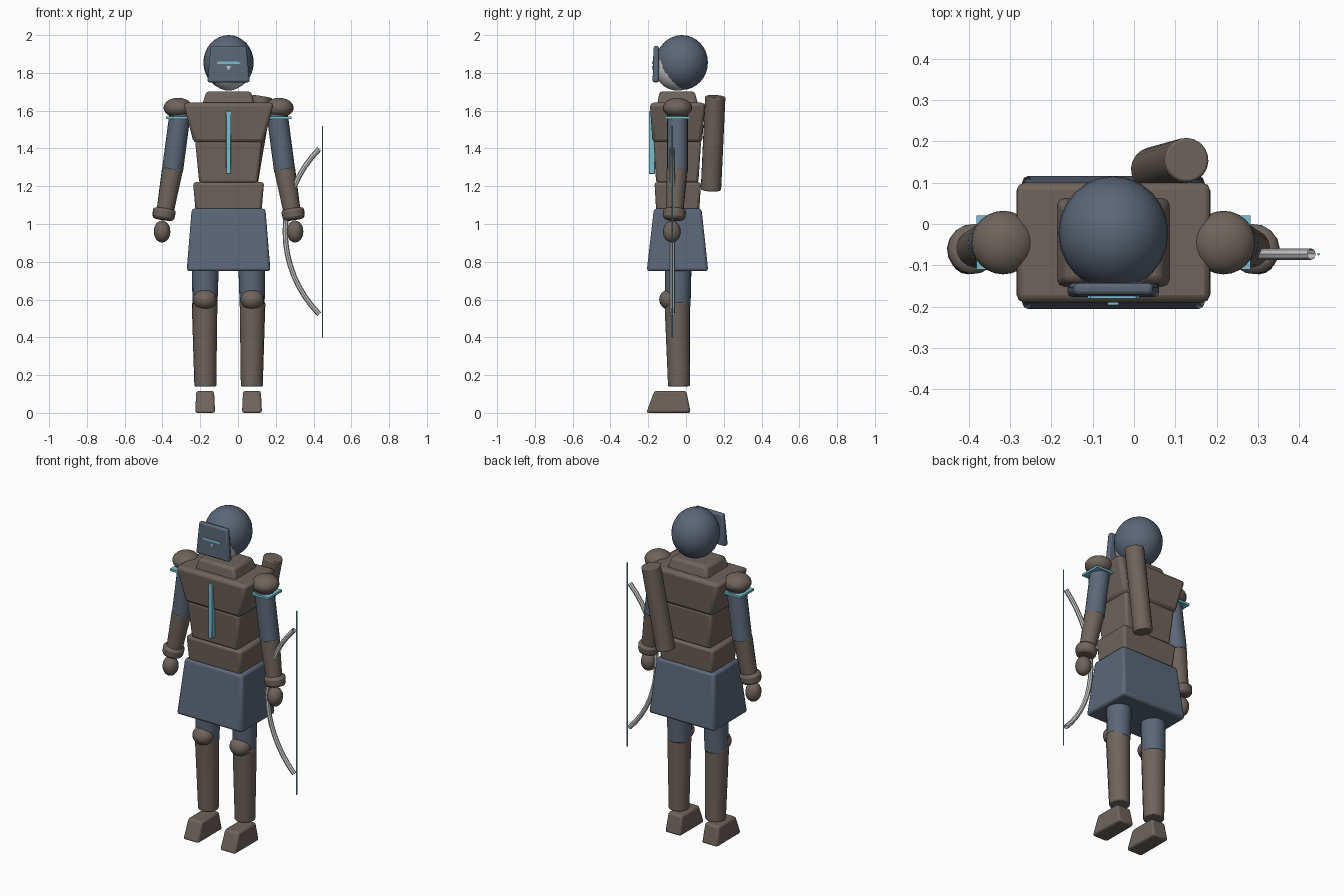
import bpy, math
from mathutils import Vector

if "Cube" in bpy.data.objects:
    bpy.data.objects.remove(bpy.data.objects["Cube"])

CX, CY = -0.05, -0.045   # body axis


def material(name, rgb):
    m = bpy.data.materials.new(name)
    m.diffuse_color = (*rgb, 1)
    m.use_nodes = True
    m.node_tree.nodes["Principled BSDF"].inputs["Base Color"].default_value = m.diffuse_color
    return m


SLATE = material("slate_cloth", (0.105, 0.135, 0.185))
BROWN = material("brown_leather", (0.155, 0.127, 0.107))
CYAN = material("cyan_trim", (0.20, 0.52, 0.62))
PALE = material("pale_grey", (0.60, 0.60, 0.62))


def finish(ob, name, mat, angle=35):
    ob.name = name
    ob.data.materials.append(mat)
    bpy.ops.object.select_all(action='DESELECT')
    ob.select_set(True)
    bpy.context.view_layer.objects.active = ob
    bpy.ops.object.shade_smooth_by_angle(angle=math.radians(angle))
    return ob


def block(name, mat, z0, z1, bottom, top, bevel=0.015):
    """Tapered box; bottom and top are (x0, x1, y0, y1)."""
    verts = [(x, y, z) for (a, b, c, d), z in ((bottom, z0), (top, z1))
             for x, y in ((a, c), (b, c), (b, d), (a, d))]
    faces = [(3, 2, 1, 0), (4, 5, 6, 7)]
    faces += [(i, (i + 1) % 4, (i + 1) % 4 + 4, i + 4) for i in range(4)]
    me = bpy.data.meshes.new(name)
    me.from_pydata(verts, [], faces)
    ob = bpy.data.objects.new(name, me)
    bpy.context.collection.objects.link(ob)
    if bevel:
        mod = ob.modifiers.new("bevel", 'BEVEL')
        mod.width = bevel
        mod.segments = 2
    return finish(ob, name, mat)


def around(hx, y0, y1, x=CX):
    return (x - hx, x + hx, y0, y1)


def limb(name, mat, p0, p1, r0, r1, sides=16, bevel=0.006):
    """Tapered cylinder from p0 to p1."""
    a, b = Vector(p0), Vector(p1)
    d = b - a
    bpy.ops.mesh.primitive_cone_add(vertices=sides, radius1=r0, radius2=r1, depth=d.length,
                                    location=(a + b) / 2,
                                    rotation=d.to_track_quat('Z', 'Y').to_euler())
    ob = bpy.context.object
    if bevel:
        mod = ob.modifiers.new("bevel", 'BEVEL')
        mod.width = bevel
        mod.segments = 2
        mod.limit_method = 'ANGLE'
        mod.angle_limit = math.radians(40)
    return finish(ob, name, mat)


def ball(name, mat, loc, radii, seg=24, rings=16):
    bpy.ops.mesh.primitive_uv_sphere_add(segments=seg, ring_count=rings, radius=1, location=loc)
    ob = bpy.context.object
    ob.scale = radii
    bpy.ops.object.transform_apply(location=False, rotation=False, scale=True)
    return finish(ob, name, mat)


# Head: hood over the face, mask plate with glowing slit
ball("hood", SLATE, (CX, -0.022, 1.855), (0.133, 0.138, 0.145))
ball("face", PALE, (CX, -0.045, 1.838), (0.112, 0.125, 0.132))
block("mask", SLATE, 1.75, 1.942, around(0.112, -0.177, -0.143), around(0.095, -0.172, -0.143), 0.01)
block("eye_slit", CYAN, 1.847, 1.861, around(0.063, -0.180, -0.17), around(0.055, -0.180, -0.17), 0)
block("nose_mark", PALE, 1.818, 1.836, around(0.004, -0.180, -0.17), around(0.012, -0.180, -0.17), 0)

# Torso
block("collar", BROWN, 1.62, 1.702, around(0.142, -0.155, 0.068), around(0.118, -0.14, 0.045))
block("chest", BROWN, 1.43, 1.642, around(0.185, -0.177, 0.085), around(0.24, -0.192, 0.102), 0.02)
block("abdomen", BROWN, 1.215, 1.44, around(0.155, -0.158, 0.065), around(0.177, -0.172, 0.08))
block("belt", BROWN, 1.07, 1.222, around(0.175, -0.158, 0.07), around(0.188, -0.167, 0.08))
block("skirt", SLATE, 0.75, 1.082, around(0.222, -0.208, 0.118), around(0.195, -0.17, 0.082))
block("chest_strip", CYAN, 1.265, 1.598, around(0.012, -0.197, -0.165), around(0.014, -0.197, -0.165), 0.003)

# Limbs, repeated on both sides
for side, s in (("right", -1), ("left", 1)):
    def at(dx, y, z):
        return (CX + s * dx, y, z)

    ball(side + "_shoulder_pad", BROWN, at(0.267, CY, 1.615), (0.077, 0.077, 0.053))
    block(side + "_shoulder_trim", CYAN, 1.556, 1.569,
          around(0.065, -0.11, 0.02, CX + s * 0.267), around(0.065, -0.11, 0.02, CX + s * 0.267), 0)
    limb(side + "_upper_arm", SLATE, at(0.297, CY, 1.28), at(0.255, CY, 1.60), 0.056, 0.056)
    limb(side + "_forearm", BROWN, at(0.342, -0.062, 1.03), at(0.297, -0.047, 1.29), 0.044, 0.056)
    limb(side + "_cuff", BROWN, at(0.347, -0.063, 1.022), at(0.338, -0.060, 1.082), 0.058, 0.062, 16, 0.016)
    ball(side + "_hand", BROWN, at(0.352, -0.075, 0.96), (0.044, 0.047, 0.058), 16, 12)

    limb(side + "_thigh", SLATE, at(0.125, -0.042, 0.56), at(0.122, -0.042, 0.90), 0.066, 0.074)
    ball(side + "_knee", BROWN, at(0.125, -0.085, 0.60), (0.062, 0.057, 0.054), 20, 14)
    limb(side + "_shin", BROWN, at(0.123, -0.037, 0.14), at(0.127, -0.046, 0.585), 0.058, 0.068)
    fx = CX + s * 0.124
    block(side + "_foot", BROWN, 0.0, 0.116, around(0.053, -0.21, 0.025, fx), around(0.047, -0.168, 0.002, fx), 0.012)

# Quiver slung across the back
limb("quiver", BROWN, (0.045, 0.132, 1.18), (0.128, 0.155, 1.675), 0.054, 0.054, 20)

# Bow: circular arc swept as a tube, with a straight string
R, X0, ZC, HALF, N = 0.622, 0.25, 0.96, 0.78, 16
cu = bpy.data.curves.new("bow", 'CURVE')
cu.dimensions = '3D'
cu.bevel_depth = 0.014
cu.bevel_resolution = 2
sp = cu.splines.new('POLY')
sp.points.add(N)
for i, p in enumerate(sp.points):
    a = -HALF + 2 * HALF * i / N
    p.co = (X0 + R * (1 - math.cos(a)), -0.073, ZC + R * math.sin(a), 1)
bow = bpy.data.objects.new("bow", cu)
bpy.context.collection.objects.link(bow)
bpy.ops.object.select_all(action='DESELECT')
bow.select_set(True)
bpy.context.view_layer.objects.active = bow
bpy.ops.object.convert(target='MESH')
finish(bpy.context.object, "bow", PALE)
limb("bow_string", CYAN, (0.447, -0.073, 0.40), (0.447, -0.073, 1.52), 0.003, 0.003, 8, 0)
